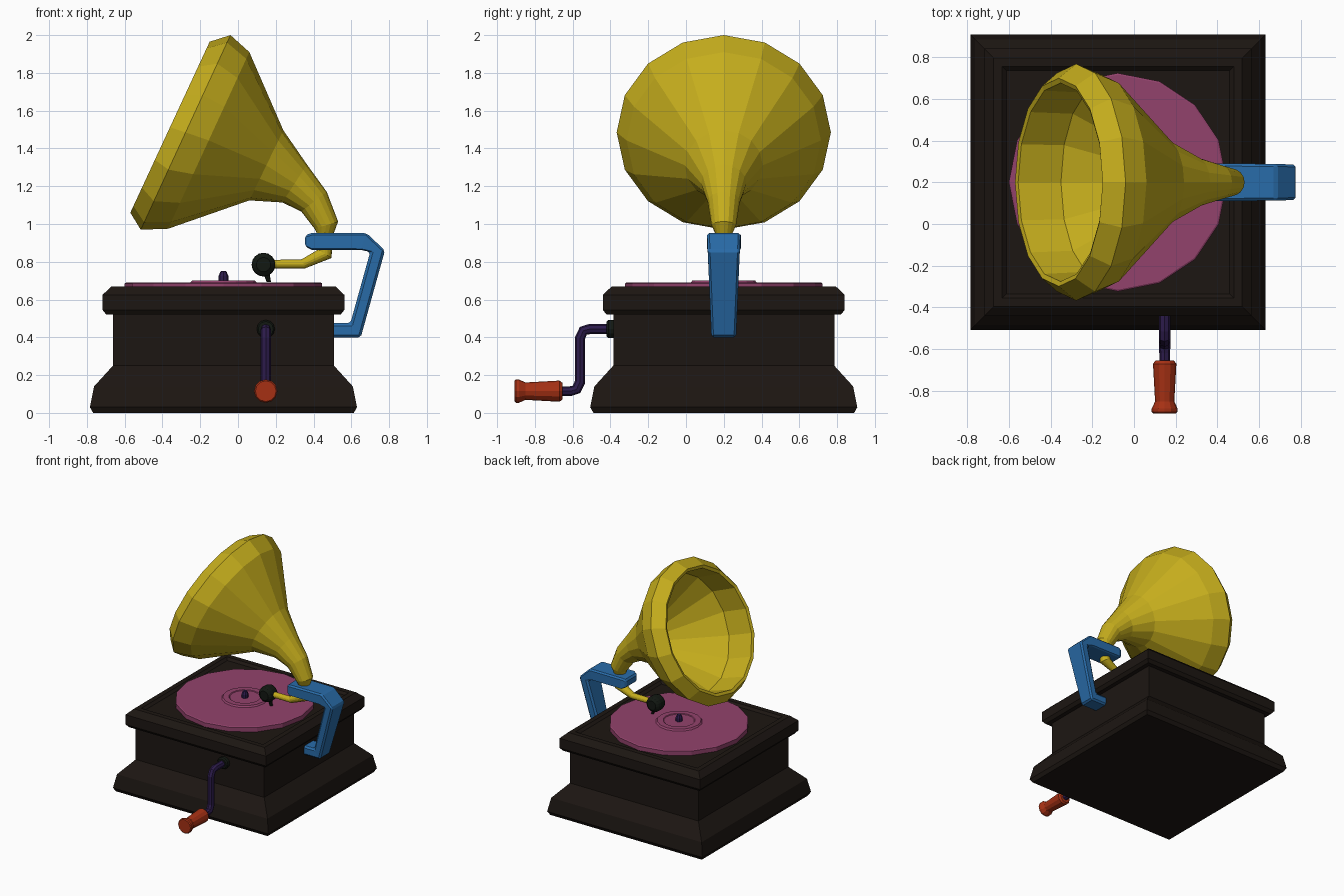
import bpy, bmesh, math

CX, CY = -0.077, 0.2


def material(name, rgb):
    m = bpy.data.materials.new(name)
    m.diffuse_color = (*rgb, 1)
    return m


WOOD = material("dark_wood", (0.012, 0.008, 0.006))
BRASS = material("brass", (0.56, 0.42, 0.012))
BLUE = material("blue_paint", (0.022, 0.15, 0.40))
PINK = material("pink_vinyl", (0.29, 0.055, 0.15))
RED = material("red_grip", (0.38, 0.03, 0.007))
PURPLE = material("purple_metal", (0.025, 0.011, 0.07))
BLACK = material("black_metal", (0.006, 0.009, 0.006))


def loft(name, rows, axes, side, mat, n=16, bevel=0):
    """Skin rings given by two opposite silhouette points (and an optional half width)
    in the plane of two axes; the third axis sits at 'side'. n=4 gives rectangles."""
    ia, ib = "xyz".index(axes[0]), "xyz".index(axes[1])
    ic = 3 - ia - ib
    phase, k = (math.pi / 4, math.sqrt(2)) if n == 4 else (0, 1)
    bm = bmesh.new()
    rings = []
    for row in rows:
        (a0, b0), (a1, b1) = row[:2]
        half = row[2] if len(row) > 2 else math.hypot(a1 - a0, b1 - b0) / 2
        ring = []
        for i in range(n):
            t = phase + math.tau * i / n
            c, s = k * math.cos(t) / 2, k * math.sin(t)
            co = [0, 0, 0]
            co[ia] = (a0 + a1) / 2 + (a0 - a1) * c
            co[ib] = (b0 + b1) / 2 + (b0 - b1) * c
            co[ic] = side + half * s
            ring.append(bm.verts.new(co))
        rings.append(ring)
    for p, q in zip(rings, rings[1:]):
        for i in range(n):
            j = (i + 1) % n
            bm.faces.new((p[i], p[j], q[j], q[i]))
    bm.faces.new(rings[0])
    bm.faces.new(rings[-1])
    bmesh.ops.recalc_face_normals(bm, faces=bm.faces)
    me = bpy.data.meshes.new(name)
    bm.to_mesh(me)
    bm.free()
    me.materials.append(mat)
    ob = bpy.data.objects.new(name, me)
    bpy.context.collection.objects.link(ob)
    if bevel:
        mod = ob.modifiers.new("bevel", "BEVEL")
        mod.width, mod.segments = bevel, 1
    return ob


def stack(name, profile, x, y, mat, n=16):
    """Upright part from (radius, height) steps."""
    return loft(name, [((x + r, z), (x - r, z)) for r, z in profile], "xz", y, mat, n)


def spin_y(name, profile, x, z, mat, n=16):
    """Part turned about the y axis from (radius, y) steps."""
    return loft(name, [((x + r, y), (x - r, y)) for r, y in profile], "xy", z, mat, n)


# Square stepped cabinet with a recessed top
stack("cabinet", [(0.69, 0), (0.707, 0.03), (0.685, 0.14), (0.585, 0.25), (0.585, 0.52),
                  (0.62, 0.52), (0.64, 0.545), (0.64, 0.625), (0.595, 0.668),
                  (0.555, 0.668), (0.535, 0.65)], CX, CY, WOOD, 4)

# Record, label and spindle
stack("record", [(0.523, 0.65), (0.523, 0.685), (0.515, 0.69), (0.175, 0.69),
                 (0.165, 0.702), (0.12, 0.702), (0.115, 0.697)], CX, CY, PINK)
stack("spindle", [(0.026, 0.69), (0.026, 0.725), (0.016, 0.748), (0.008, 0.752)],
      CX, CY, PURPLE, 8)

# Horn: tone arm, neck, bell, rolled rim, then back down the inside
loft("horn", [
    ((0.16, 0.765), (0.16, 0.81)), ((0.355, 0.765), (0.335, 0.812)),
    ((0.495, 0.82), (0.425, 0.865)), ((0.503, 0.94), (0.415, 0.955)),
    ((0.53, 1.013), (0.405, 0.975)), ((0.47, 1.17), (0.335, 1.066)),
    ((0.365, 1.315), (0.235, 1.114)), ((0.24, 1.496), (0.06, 1.125)),
    ((0.06, 1.91), (-0.37, 0.975)), ((-0.04, 2.0), (-0.515, 0.97)),
    ((-0.15, 1.965), (-0.57, 1.06)), ((-0.15, 1.94), (-0.555, 1.08)),
    ((0.035, 1.86), (-0.35, 1.015)), ((0.215, 1.465), (0.06, 1.155)),
    ((0.345, 1.29), (0.245, 1.135)), ((0.45, 1.15), (0.35, 1.075)),
], "xz", CY, BRASS)

# Sound box and needle
spin_y("sound_box", [(0.038, 0.145), (0.057, 0.16), (0.063, 0.18), (0.063, 0.22),
                     (0.057, 0.24), (0.038, 0.255)], 0.135, 0.785, BLACK)
loft("needle", [((0.165, 0.75), (0.13, 0.75)), ((0.175, 0.692), (0.152, 0.692))],
     "xz", CY, BLACK, 8)

# Bracket that carries the horn
loft("horn_bracket", [
    ((0.355, 0.94), (0.355, 0.88), 0.075), ((0.39, 0.952), (0.39, 0.863), 0.09),
    ((0.68, 0.952), (0.65, 0.863), 0.088), ((0.778, 0.86), (0.70, 0.852), 0.085),
    ((0.65, 0.40), (0.595, 0.475), 0.066), ((0.49, 0.40), (0.49, 0.475), 0.066),
], "xz", CY, BLUE, 4, 0.012)

# Crank: boss, bent rod and grip
KX = 0.147
spin_y("crank_boss", [(0.048, -0.37), (0.048, -0.41), (0.04, -0.42)], KX, 0.444, BLACK, 12)
loft("crank_rod", [
    ((-0.38, 0.47), (-0.38, 0.417)), ((-0.515, 0.47), (-0.505, 0.417)),
    ((-0.562, 0.455), (-0.525, 0.415)), ((-0.588, 0.40), (-0.535, 0.39)),
    ((-0.588, 0.17), (-0.535, 0.155)), ((-0.60, 0.143), (-0.56, 0.105)),
    ((-0.62, 0.14), (-0.605, 0.09)), ((-0.70, 0.14), (-0.70, 0.09)),
], "yz", KX, PURPLE, 8)
spin_y("crank_grip", [(0.045, -0.655), (0.056, -0.67), (0.046, -0.85), (0.062, -0.885),
                      (0.062, -0.9), (0.055, -0.907)], KX, 0.115, RED, 12)
